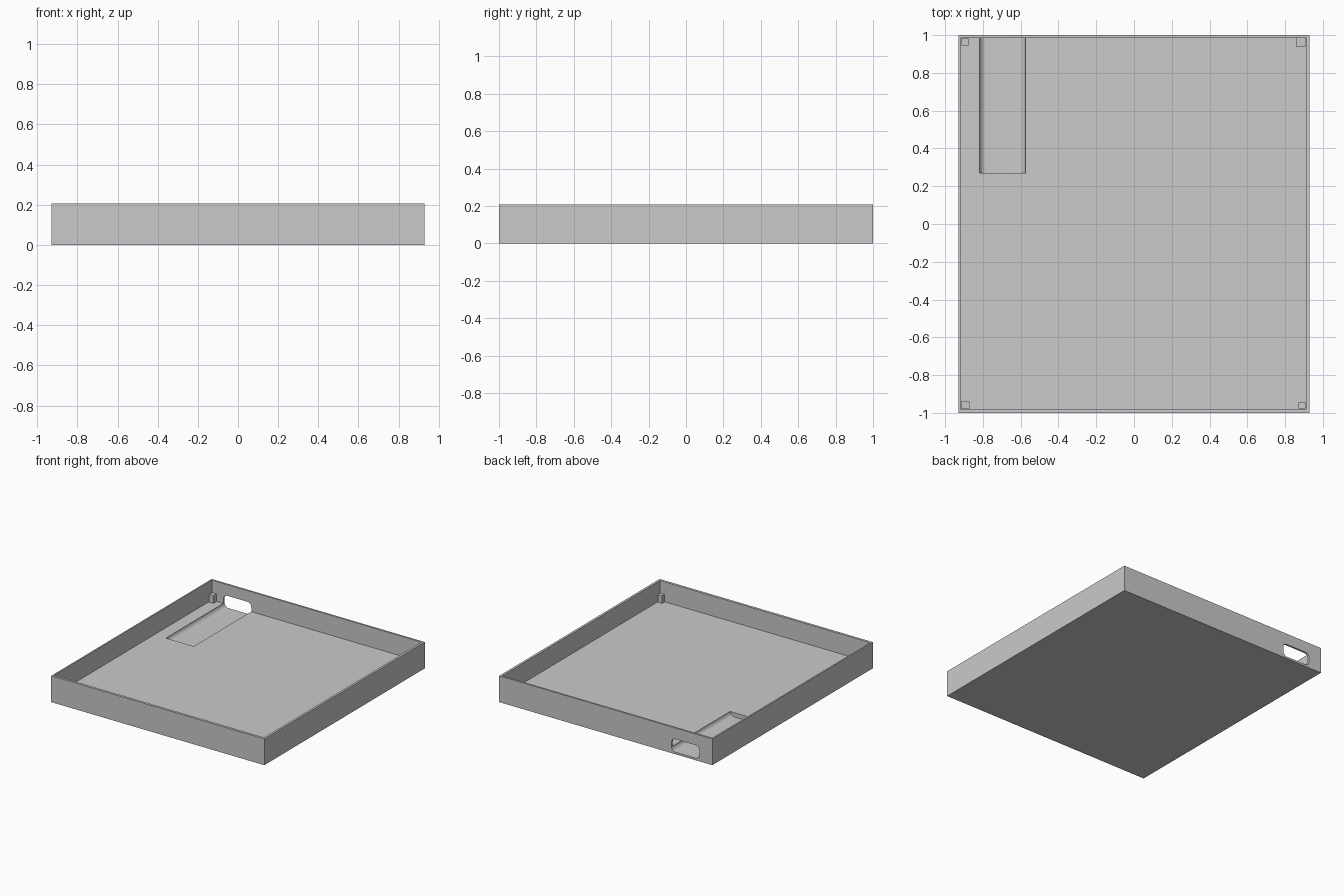
import bpy, bmesh
from math import cos, sin, pi, radians

if "Cube" in bpy.data.objects:
    bpy.data.objects.remove(bpy.data.objects["Cube"], do_unlink=True)

grey = bpy.data.materials.new("plain_grey")
grey.use_nodes = True
colour = (0.59, 0.59, 0.59, 1)
grey.diffuse_color = colour
grey.node_tree.nodes["Principled BSDF"].inputs["Base Color"].default_value = colour

HEIGHT, FLOOR = 0.207, 0.05


def prism(name, profile, y0, y1):
    """Extrude an (x, z) outline along y."""
    bm = bmesh.new()
    face = bm.faces.new([bm.verts.new((x, y0, z)) for x, z in profile])
    grown = bmesh.ops.extrude_face_region(bm, geom=[face])["geom"]
    verts = [v for v in grown if isinstance(v, bmesh.types.BMVert)]
    bmesh.ops.translate(bm, verts=verts, vec=(0, y1 - y0, 0))
    bmesh.ops.recalc_face_normals(bm, faces=bm.faces)
    mesh = bpy.data.meshes.new(name)
    bm.to_mesh(mesh)
    bm.free()
    mesh.materials.append(grey)
    obj = bpy.data.objects.new(name, mesh)
    bpy.context.collection.objects.link(obj)
    return obj


def box(name, x0, x1, y0, y1, z0, z1):
    return prism(name, [(x0, z0), (x1, z0), (x1, z1), (x0, z1)], y0, y1)


def rounded_outline(x0, x1, z0, z1, r, steps=8):
    corners = [(x1 - r, z1 - r), (x0 + r, z1 - r), (x0 + r, z0 + r), (x1 - r, z0 + r)]
    return [(cx + r * cos((q + i / steps) * pi / 2), cz + r * sin((q + i / steps) * pi / 2))
            for q, (cx, cz) in enumerate(corners) for i in range(steps + 1)]


def cut(target, cutter):
    mod = target.modifiers.new("cut", "BOOLEAN")
    mod.operation, mod.solver, mod.object = "DIFFERENCE", "EXACT", cutter
    bpy.context.view_layer.objects.active = target
    bpy.ops.object.modifier_apply(modifier=mod.name)
    bpy.data.objects.remove(cutter, do_unlink=True)


# Open tray with thin walls
tray = box("tray", -0.93, 0.93, -1, 1, 0, HEIGHT)
cut(tray, box("cavity_cutter", -0.918, 0.912, -0.98, 0.985, FLOOR, HEIGHT + 0.1))

# Rounded channel in the floor, running out through the back wall
slot = rounded_outline(-0.818, -0.574, 0.016, 0.119, 0.036)
cut(tray, prism("channel_cutter", slot, 0.27, 1.1))

bpy.ops.object.select_all(action="DESELECT")
tray.select_set(True)
bpy.context.view_layer.objects.active = tray
bpy.ops.object.shade_smooth_by_angle(angle=radians(30))

# Short square posts in the corners
posts = {
    "back_right_post": (-0.913, -0.876, 0.945, 0.981),
    "back_left_post": (0.857, 0.908, 0.94, 0.984),
    "front_right_post": (-0.917, -0.872, -0.978, -0.94),
    "front_left_post": (0.872, 0.908, -0.978, -0.945),
}
for name, (x0, x1, y0, y1) in posts.items():
    box(name, x0, x1, y0, y1, FLOOR - 0.01, 0.11)
